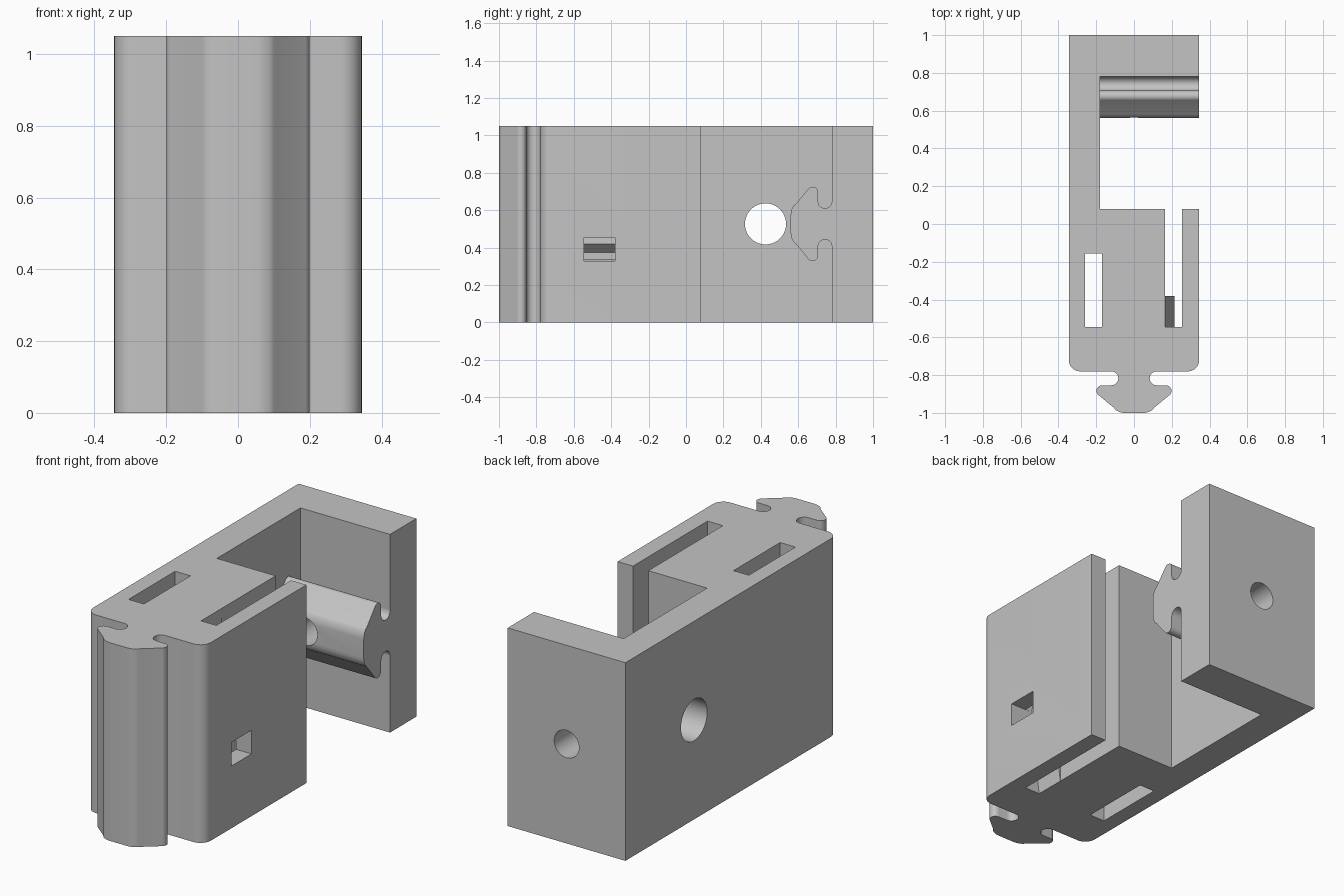
import bpy, bmesh
from math import cos, sin, radians, pi
from mathutils import Matrix, Vector

cube = bpy.data.objects.get("Cube")
if cube:
    bpy.data.objects.remove(cube, do_unlink=True)

HEIGHT, HALF, MID = 1.05, 0.345, 0.527

grey = bpy.data.materials.new("plain grey")
grey.use_nodes = True
grey.diffuse_color = (0.55, 0.55, 0.55, 1)
grey.node_tree.nodes["Principled BSDF"].inputs["Base Color"].default_value = (0.55, 0.55, 0.55, 1)


def arc(cx, cy, r, start, end, steps=10):
    angles = [radians(start + (end - start) * i / steps) for i in range(steps + 1)]
    return [(cx + r * cos(a), cy + r * sin(a)) for a in angles]


def prism(name, outline, depth, place=Matrix()):
    """Extrude a flat outline along its local z, then place it."""
    bm = bmesh.new()
    face = bm.faces.new([bm.verts.new((u, v, 0)) for u, v in outline])
    top = bmesh.ops.extrude_face_region(bm, geom=[face])
    moved = [g for g in top["geom"] if isinstance(g, bmesh.types.BMVert)]
    bmesh.ops.translate(bm, vec=(0, 0, depth), verts=moved)
    bmesh.ops.transform(bm, matrix=place, verts=bm.verts)
    bmesh.ops.recalc_face_normals(bm, faces=bm.faces)
    mesh = bpy.data.meshes.new(name)
    bm.to_mesh(mesh)
    bm.free()
    obj = bpy.data.objects.new(name, mesh)
    bpy.context.collection.objects.link(obj)
    mesh.materials.append(grey)
    return obj


def axes(u, v, w, origin):
    m = Matrix((u, v, w)).transposed().to_4x4()
    m.translation = Vector(origin)
    return m


def box(name, x, y, z):
    outline = [(x[0], y[0]), (x[1], y[0]), (x[1], y[1]), (x[0], y[1])]
    return prism(name, outline, z[1] - z[0], Matrix.Translation((0, 0, z[0])))


def cut(target, cutter):
    mod = target.modifiers.new(cutter.name, "BOOLEAN")
    mod.operation, mod.solver, mod.object = "DIFFERENCE", "EXACT", cutter
    bpy.context.view_layer.objects.active = target
    bpy.ops.object.modifier_apply(modifier=mod.name)


# Dovetail rail half profile: (half width, distance from wall)
rail = (arc(0.12, 0.037, 0.037, 270, 90)
        + arc(0.17, 0.103, 0.029, -90, 50, 8)
        + [(0.105, 0.194)] + arc(0.05, 0.14, 0.08, 52, 90, 5))
rail_mirror = [(-h, d) for h, d in reversed(rail)]

# Main body outline, with front rail and the open slot behind the side wall
body_outline = ([(-HALF, 1), (-HALF, -0.72)]
                + arc(-HALF + 0.06, -0.72, 0.06, 180, 270)
                + [(-h, -0.78 - d) for h, d in rail]
                + [(-h, -0.78 - d) for h, d in rail_mirror]
                + arc(HALF - 0.06, -0.72, 0.06, 270, 360)
                + [(HALF, 0.08), (0.255, 0.08), (0.255, -0.545), (0.165, -0.545),
                   (0.165, 0.08), (-0.18, 0.08), (-0.18, 0.78), (HALF, 0.78), (HALF, 1)])
body = prism("clamp_body", body_outline, HEIGHT)

# Rear rail, running sideways along the back wall
rear_outline = ([(0.12, -0.005)] + rail + rail_mirror + [(-0.12, -0.005)])
rear_rail = prism("rear_rail", rear_outline, HALF + 0.18,
                  axes((0, 0, 1), (0, -1, 0), (1, 0, 0), (-0.18, 0.78, MID)))

# Notched ramp inside the open slot
ramp = [(0.16, 0), (0.165, 0), (0.215, 0.34), (0.165, 0.34), (0.165, 0.375),
        (0.215, 0.42), (0.165, HEIGHT), (0.16, HEIGHT)]
slot_ramp = prism("slot_ramp", ramp, 0.165,
                  axes((1, 0, 0), (0, 0, 1), (0, -1, 0), (0, -0.38, 0)))

# Closed slot, window, side bore and rear screw hole
closed_slot = box("closed_slot_cutter", (-0.26, -0.17), (-0.545, -0.155), (-0.1, 1.2))
window = box("window_cutter", (0.235, 0.4), (-0.546, -0.38), (0.33, 0.455))
bore = prism("bore_cutter", arc(0, 0, 0.11, 0, 351, 39), 0.4,
             axes((0, 1, 0), (0, 0, 1), (1, 0, 0), (-0.45, 0.425, MID)))
screw = prism("screw_cutter", arc(0, 0, 0.073, 0, 348.75, 31), 0.6,
              axes((1, 0, 0), (0, 0, 1), (0, -1, 0), (0, 1.1, MID)))
for cutter in (closed_slot, window, bore, screw):
    cut(body, cutter)
cut(rear_rail, screw)
for cutter in (closed_slot, window, bore, screw):
    bpy.data.objects.remove(cutter, do_unlink=True)

# Smooth the curved faces, keep corners sharp
for part in (body, rear_rail):
    bpy.ops.object.select_all(action="DESELECT")
    part.select_set(True)
    bpy.context.view_layer.objects.active = part
    bpy.ops.object.shade_smooth_by_angle(angle=radians(28))
